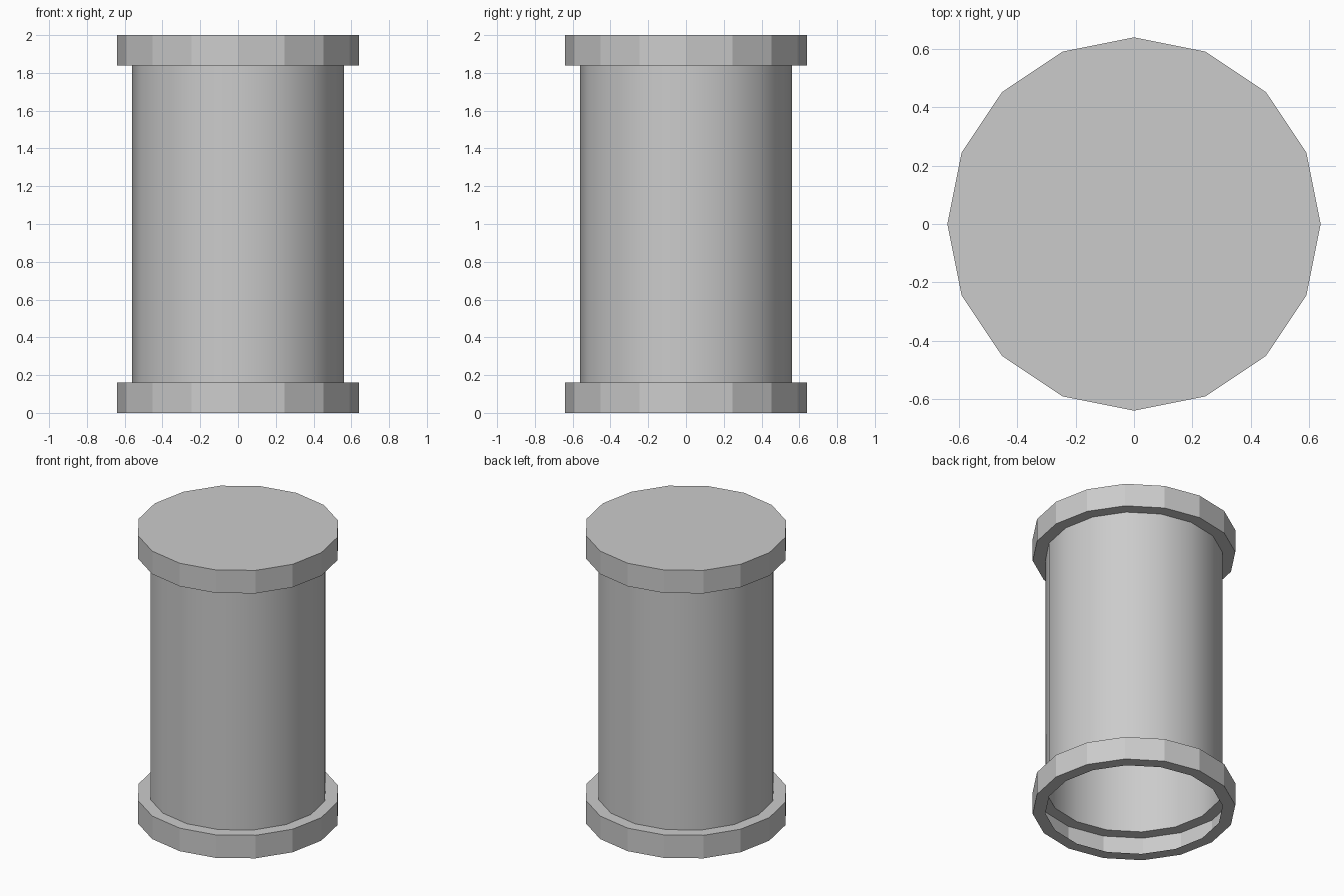
import bpy, bmesh
from math import cos, sin, tau

if "Cube" in bpy.data.objects:
    bpy.data.objects.remove(bpy.data.objects["Cube"])

SIDES = 16
R_BODY, R_BAND = 0.56, 0.64
BAND_H, HEIGHT = 0.16, 2.0


def revolve(name, profile, smooth=False, cap_top=False):
    """Spin an (radius, z) profile around z into a single-skin shell."""
    bm = bmesh.new()
    rings = [[bm.verts.new((r * cos(tau * i / SIDES), r * sin(tau * i / SIDES), z))
              for i in range(SIDES)] for r, z in profile]
    for a, b in zip(rings, rings[1:]):
        for i in range(SIDES):
            j = (i + 1) % SIDES
            bm.faces.new((a[i], a[j], b[j], b[i])).smooth = smooth
    if cap_top:
        bm.faces.new(rings[-1])
    mesh = bpy.data.meshes.new(name)
    bm.to_mesh(mesh)
    bm.free()
    obj = bpy.data.objects.new(name, mesh)
    bpy.context.collection.objects.link(obj)
    return obj


# Smooth main tube
revolve("barrel_body", [(R_BODY, BAND_H), (R_BODY, HEIGHT - BAND_H)], smooth=True)

# Faceted foot band, open underneath and hollow towards the tube
revolve("bottom_band", [(R_BODY, 0), (R_BAND, 0), (R_BAND, BAND_H), (R_BODY, BAND_H)])

# Faceted lid band, closed by a flat top
revolve("top_band", [(R_BODY, HEIGHT - BAND_H), (R_BAND, HEIGHT - BAND_H),
                     (R_BAND, HEIGHT)], cap_top=True)
